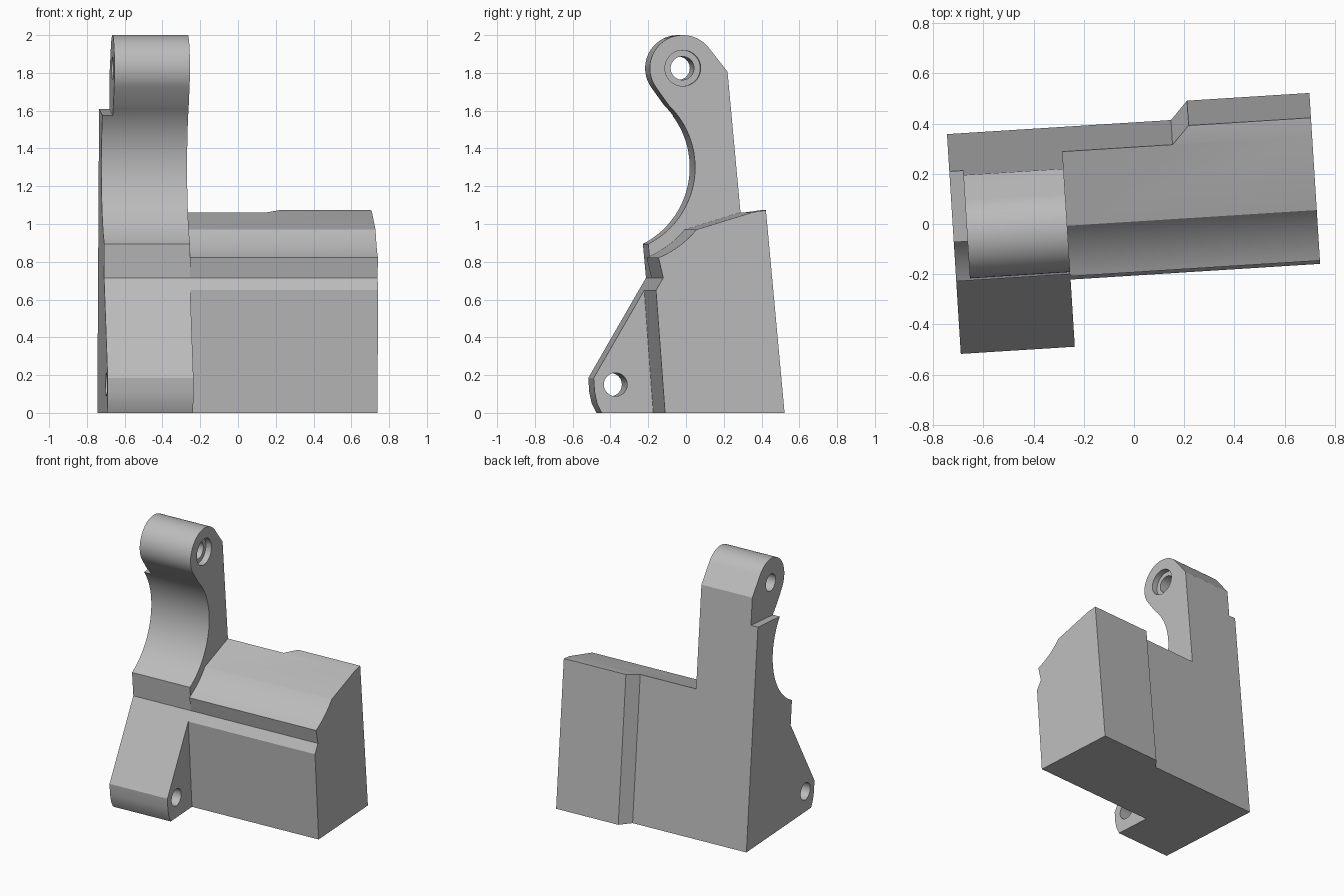
import bpy, bmesh
from math import cos, sin, radians
from mathutils import Vector, Matrix

LEAN = 0.0925            # forward lean of the upright faces per unit of height
LEFT, SPLIT, RIGHT = -0.721, -0.266, 0.73
BITE = (-0.39, 1.30)     # centre of the round bite
KNUCKLE = (0.0, 1.825)

cube = bpy.data.objects.get("Cube")
if cube:
    bpy.data.objects.remove(cube, do_unlink=True)

metal = bpy.data.materials.new("plain grey")
metal.use_nodes = True
GREY = (0.5, 0.5, 0.5, 1)
metal.diffuse_color = GREY
metal.node_tree.nodes["Principled BSDF"].inputs["Base Color"].default_value = GREY


def make_object(name, bm):
    bmesh.ops.recalc_face_normals(bm, faces=bm.faces)
    mesh = bpy.data.meshes.new(name)
    bm.to_mesh(mesh)
    bm.free()
    mesh.materials.append(metal)
    ob = bpy.data.objects.new(name, mesh)
    bpy.context.collection.objects.link(ob)
    return ob


def prism(name, points, offset):
    """Extrude a closed 3D outline."""
    bm = bmesh.new()
    face = bm.faces.new([bm.verts.new(p) for p in points])
    ext = bmesh.ops.extrude_face_region(bm, geom=[face])
    verts = [g for g in ext["geom"] if isinstance(g, bmesh.types.BMVert)]
    bmesh.ops.translate(bm, verts=verts, vec=offset)
    return make_object(name, bm)


def side_prism(name, profile, x0, x1):
    return prism(name, [(x0, y, z) for y, z in profile], (x1 - x0, 0, 0))


def arc(centre, r, a0, a1, n):
    angles = [radians(a0 + (a1 - a0) * i / n) for i in range(n + 1)]
    return [(centre[0] + r * cos(a), centre[1] + r * sin(a)) for a in angles]


def boolean(target, other, operation):
    mod = target.modifiers.new(operation, "BOOLEAN")
    mod.operation, mod.solver, mod.object = operation, "EXACT", other
    bpy.context.view_layer.objects.active = target
    bpy.ops.object.modifier_apply(modifier=mod.name)
    bpy.data.objects.remove(other, do_unlink=True)


def drill(target, start, end, r):
    start, end = Vector(start), Vector(end)
    axis = end - start
    bm = bmesh.new()
    bmesh.ops.create_cone(bm, cap_ends=True, segments=40, radius1=r, radius2=r,
                          depth=axis.length)
    turn = axis.to_track_quat("Z", "Y").to_matrix().to_4x4()
    bm.transform(Matrix.Translation((start + end) / 2) @ turn)
    boolean(target, make_object("hole_cutter", bm), "DIFFERENCE")


# Arm and foot: one profile with the bite, knuckle and sloping foot
arm_profile = (
    [(0.477, 0), (-0.43, 0), (-0.455, 0.05), (-0.468, 0.11), (-0.473, 0.185),
     (-0.205, 0.65), (-0.167, 0.715)]
    + arc(BITE, 0.455, -63, 46, 36)
    + arc(KNUCKLE, 0.175, 215, 38, 36)
    + [(0.32, 1.70)])
bracket = side_prism("bracket", arm_profile, LEFT, SPLIT)

# Main block with its shallow curved top and front groove
block_profile = (
    [(0.477, 0), (-0.157, 0), (-0.205, 0.65), (-0.167, 0.715)]
    + arc(BITE, 0.518, -67.5, -39.5, 12)
    + [(0.307, 1.062), (0.378, 1.073)])
boolean(bracket, side_prism("block", block_profile, SPLIT, RIGHT), "UNION")

# Step in the leaning back face
step = [(-1, 0.404), (0.173, 0.404), (0.413, 0.66), (0.413, 0.9), (-1, 0.9)]
boolean(bracket, prism("step_cutter", [(x, y + LEAN * 0.1, -0.1) for x, y in step],
                       (0, -LEAN * 2.3, 2.3)), "DIFFERENCE")

# Notch beside the knuckle on the left end
notch = [(-0.4, 1.53), (0.6, 1.65), (0.6, 2.1), (-0.4, 2.1)]
boolean(bracket, side_prism("notch_cutter", notch, -0.9, -0.666), "DIFFERENCE")

# Mounting holes from front to back, counterbored at the back
for x in (-0.503, 0.493):
    def along(y):
        return (x, y, 0.79 + LEAN * y)
    drill(bracket, along(-0.7), along(0.8), 0.065)
    drill(bracket, along(0.275 if x < 0 else 0.35), along(0.8), 0.1)

# Cross holes: knuckle, foot and block, as y, z, first and last x, bore, recess
for y, z, x0, x1, r, recess in (
        (0.0, 1.825, -0.9, -0.1, 0.062, (-0.31, -0.1)),
        (-0.357, 0.15, -0.9, -0.1, 0.062, (-0.31, -0.1)),
        (0.095, 0.115, -0.9, 0.9, 0.063, (-0.9, -0.67))):
    drill(bracket, (x0, y, z), (x1, y, z), r)
    drill(bracket, (recess[0], y, z), (recess[1], y, z), 0.095)

# Turn the whole part slightly and shade the curves
bracket.data.transform(Matrix.Rotation(radians(3.6), 4, "Z"))
bpy.ops.object.select_all(action="DESELECT")
bracket.select_set(True)
bpy.context.view_layer.objects.active = bracket
bpy.ops.object.shade_smooth_by_angle(angle=radians(25))
